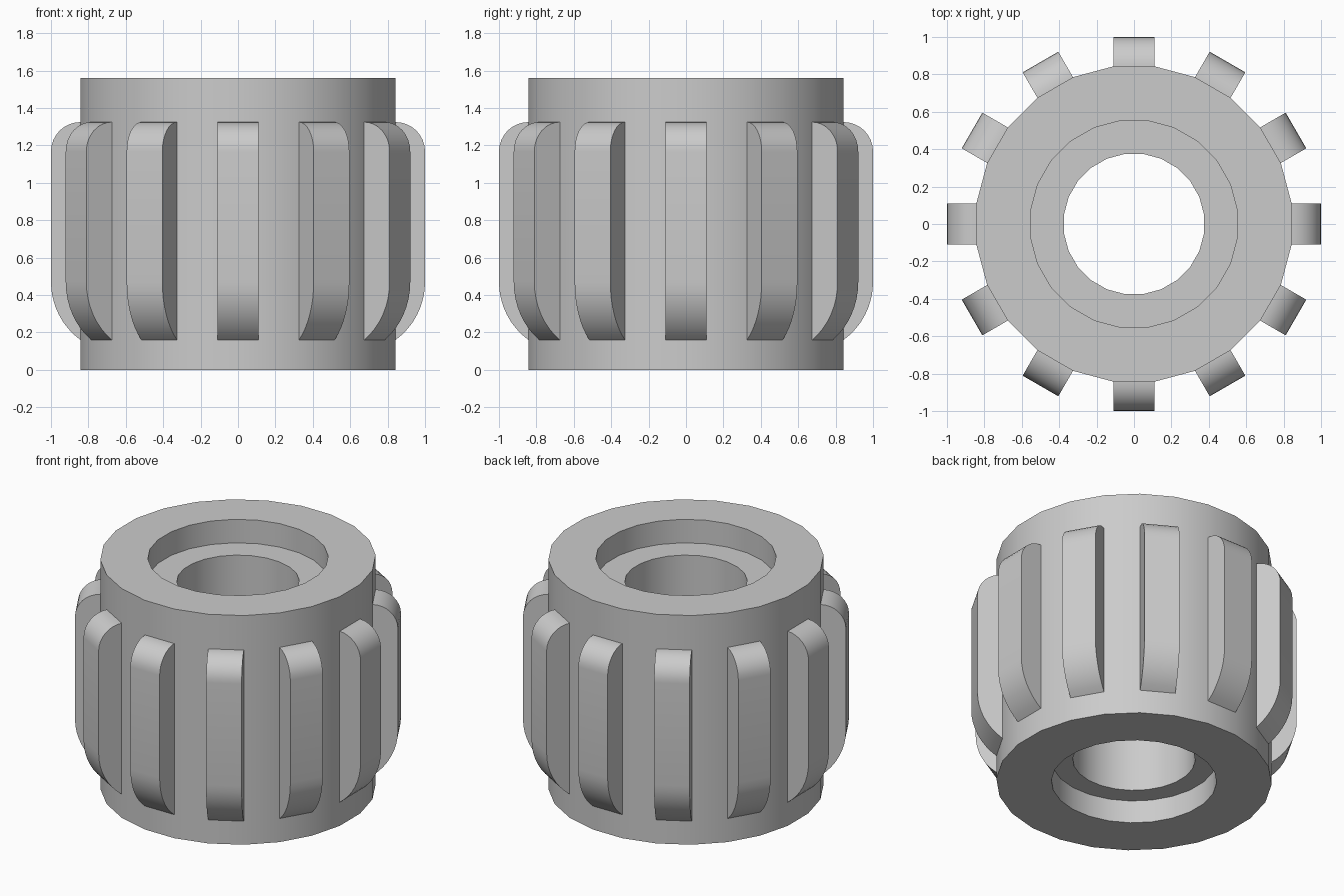
import bpy, bmesh
from math import sin, cos, asin, pi, radians
from mathutils import Matrix, Vector

old = bpy.data.objects.get("Cube")
if old:
    bpy.data.objects.remove(old, do_unlink=True)

HEIGHT = 1.56
BODY_R, HOLE_R = 0.85, 0.378
SIDES, RIBS = 24, 12

grey = bpy.data.materials.new("plain grey")
grey.use_nodes = True
color = (0.6, 0.6, 0.6, 1)
grey.diffuse_color = color
grey.node_tree.nodes["Principled BSDF"].inputs["Base Color"].default_value = color


def finish(bm, name):
    """Turn a bmesh into a smooth-shaded object that keeps its sharp edges."""
    bmesh.ops.recalc_face_normals(bm, faces=bm.faces)
    mesh = bpy.data.meshes.new(name)
    bm.to_mesh(mesh)
    bm.free()
    mesh.materials.append(grey)
    obj = bpy.data.objects.new(name, mesh)
    bpy.context.collection.objects.link(obj)
    bpy.ops.object.select_all(action='DESELECT')
    obj.select_set(True)
    bpy.context.view_layer.objects.active = obj
    bpy.ops.object.shade_smooth_by_angle(angle=radians(30))
    return obj


# Hub: a closed section with a counterbore at each end, turned about z
section = [(BODY_R, 0), (BODY_R, HEIGHT), (0.557, HEIGHT), (0.557, HEIGHT - 0.16),
           (HOLE_R, HEIGHT - 0.16), (HOLE_R, 0.155), (0.51, 0.155), (0.51, 0)]
bm = bmesh.new()
turn = Matrix.Rotation(pi / SIDES, 3, 'Z')
verts = [bm.verts.new(turn @ Vector((r, 0, z))) for r, z in section]
edges = [bm.edges.new((v, verts[(i + 1) % len(verts)])) for i, v in enumerate(verts)]
bmesh.ops.spin(bm, geom=verts + edges, cent=(0, 0, 0), axis=(0, 0, 1),
               angle=2 * pi, steps=SIDES, use_merge=True)
bmesh.ops.remove_doubles(bm, verts=bm.verts, dist=0.0001)
finish(bm, "hub")

# Rib outline: long shallow curve at the foot, tight quarter round at the top
INNER, LOW, TOP, WIDTH, STEPS = 0.8425, 0.16, 1.325, 0.22, 8
depth = 1 - INNER
rise = 0.31
foot_r = (rise ** 2 + depth ** 2) / (2 * depth)
sweep = asin(rise / foot_r)
outline = []
for i in range(STEPS + 1):
    a = sweep * (1 - i / STEPS)
    outline.append((1 - foot_r + foot_r * cos(a), LOW + rise - foot_r * sin(a)))
for i in range(STEPS + 1):
    a = pi / 2 * i / STEPS
    outline.append((INNER + depth * cos(a), TOP - depth + depth * sin(a)))
# Sink the back of each rib slightly into the hub
outline += [(INNER - 0.03, TOP), (INNER - 0.03, LOW)]

# Ribs around the hub
for k in range(RIBS):
    bm = bmesh.new()
    side = bm.faces.new([bm.verts.new((r, -WIDTH / 2, z)) for r, z in outline])
    grown = bmesh.ops.extrude_face_region(bm, geom=[side], use_keep_orig=True)
    moved = [g for g in grown["geom"] if isinstance(g, bmesh.types.BMVert)]
    bmesh.ops.translate(bm, verts=moved, vec=(0, WIDTH, 0))
    bmesh.ops.rotate(bm, verts=bm.verts, cent=(0, 0, 0),
                     matrix=Matrix.Rotation(2 * pi * k / RIBS, 3, 'Z'))
    finish(bm, f"rib_{k + 1}")
